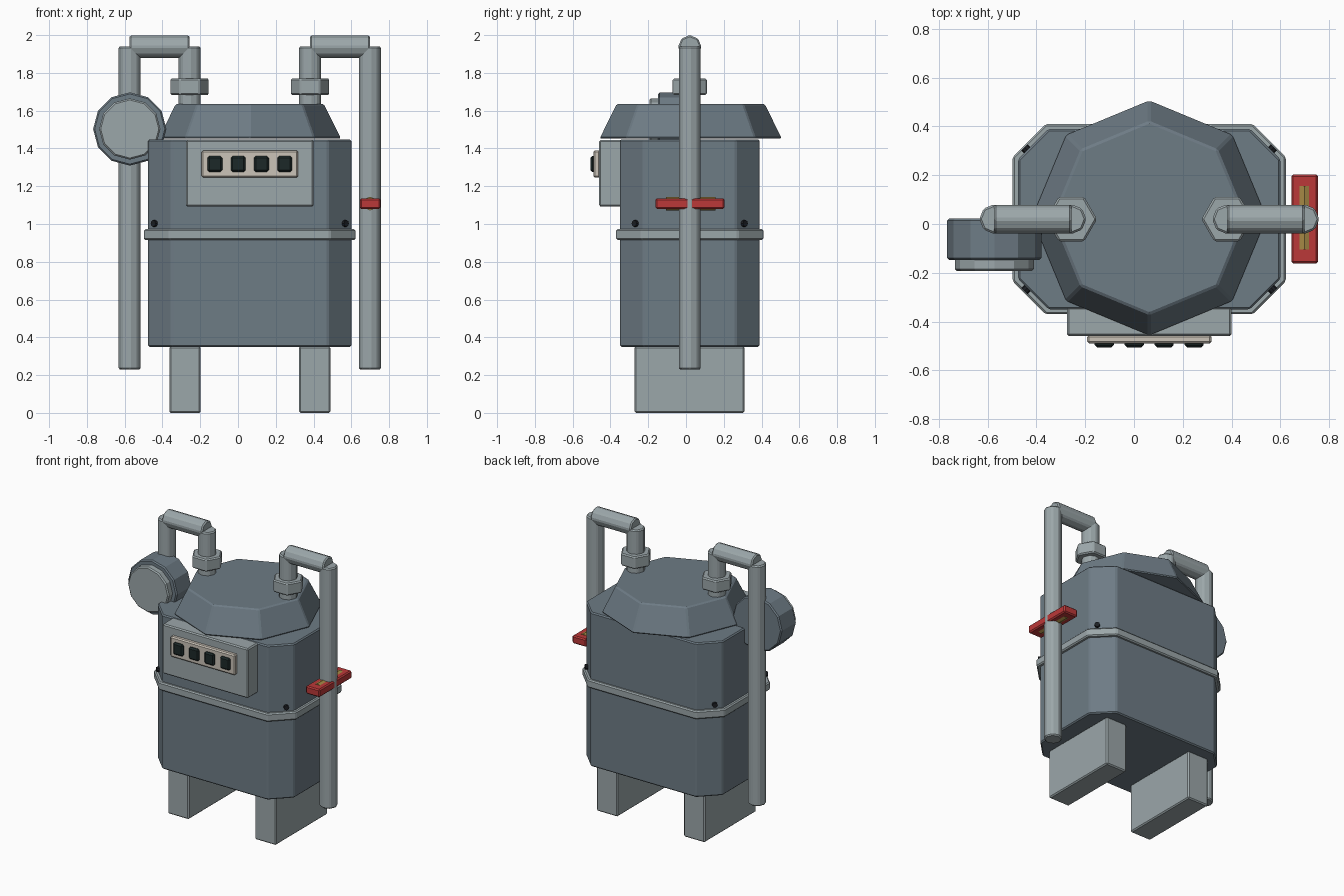
import bpy, bmesh, math
from mathutils import Matrix, Vector

cube = bpy.data.objects.get("Cube")
if cube:
    bpy.data.objects.remove(cube, do_unlink=True)


def material(name, rgb):
    m = bpy.data.materials.new(name)
    m.use_nodes = True
    col = (*rgb, 1.0)
    m.diffuse_color = col
    bsdf = next(n for n in m.node_tree.nodes if n.type == 'BSDF_PRINCIPLED')
    bsdf.inputs["Base Color"].default_value = col
    bsdf.inputs["Roughness"].default_value = 0.6
    return m


BLUE = material("blue_grey_paint", (0.155, 0.2, 0.235))
GREY = material("light_grey_metal", (0.33, 0.385, 0.4))
CREAM = material("cream_panel", (0.6, 0.55, 0.48))
DARK = material("dark_green_glass", (0.012, 0.022, 0.022))
BLACK = material("black_bolt", (0.012, 0.014, 0.018))
RED = material("red_paint", (0.5, 0.04, 0.04))
BRASS = material("brass", (0.38, 0.25, 0.06))


def finish(name, bm, mat, bevel):
    bmesh.ops.recalc_face_normals(bm, faces=bm.faces)
    me = bpy.data.meshes.new(name)
    bm.to_mesh(me)
    bm.free()
    me.materials.append(mat)
    ob = bpy.data.objects.new(name, me)
    bpy.context.collection.objects.link(ob)
    if bevel:
        mod = ob.modifiers.new("edge_bevel", 'BEVEL')
        mod.width = bevel
        mod.segments = 1
        mod.limit_method = 'ANGLE'
        mod.angle_limit = math.radians(35)
    return ob


def box(name, xs, ys, zs, mat, bevel=0.008):
    bm = bmesh.new()
    bmesh.ops.create_cube(bm, size=1)
    for v in bm.verts:
        for i, (lo, hi) in enumerate((xs, ys, zs)):
            v.co[i] = hi if v.co[i] > 0 else lo
    return finish(name, bm, mat, bevel)


def rod(name, start, end, r, mat, sides=8, r2=None, bevel=0.008, spin=0.0):
    """Polygonal cylinder or cone from start to end."""
    a, b = Vector(start), Vector(end)
    bm = bmesh.new()
    bmesh.ops.create_cone(bm, cap_ends=True, segments=sides, radius1=r,
                          radius2=r if r2 is None else r2, depth=(b - a).length)
    turn = (b - a).to_track_quat('Z', 'Y').to_matrix().to_4x4()
    bm.transform(Matrix.Translation((a + b) / 2) @ turn @ Matrix.Rotation(spin, 4, 'Z'))
    return finish(name, bm, mat, bevel)


def chamfered(name, hx, hy, cut, z0, z1, mat):
    """Rectangular prism with four cut upright corners."""
    quarter = [(hx, hy - cut), (hx - cut, hy)]
    ring = quarter + [(-x, y) for x, y in quarter[::-1]]
    ring += [(-x, -y) for x, y in ring]
    bm = bmesh.new()
    face = bm.faces.new([bm.verts.new((CX + x, CY + y, z0)) for x, y in ring])
    ext = bmesh.ops.extrude_face_region(bm, geom=[face])
    for v in ext["geom"]:
        if isinstance(v, bmesh.types.BMVert):
            v.co.z = z1
    return finish(name, bm, mat, 0.008)


CX, CY = 0.0625, 0.02

# Tank, seam band and faceted cap
chamfered("tank_body", 0.538, 0.37, 0.125, 0.35, 1.447, BLUE)
chamfered("seam_band", 0.56, 0.39, 0.135, 0.915, 0.973, GREY)
rod("tank_cap", (CX, CY + 0.005, 1.453), (CX, CY + 0.005, 1.635), 0.485, BLUE, r2=0.395)

# Legs, plumbing and bolts, repeated on each side
for side, s in (("right", -1), ("left", 1)):
    leg = CX + s * 0.343
    box(side + "_leg", (leg - 0.083, leg + 0.083), (-0.273, 0.31), (0, 0.352), GREY)

    inner, outer = CX + s * 0.319, CX + s * 0.636
    rod(side + "_main_pipe", (outer, CY, 0.23), (outer, CY, 1.94), 0.061, GREY)
    rod(side + "_inlet_pipe", (inner, CY, 1.6), (inner, CY, 1.94), 0.061, GREY)
    rod(side + "_cross_pipe", (inner, CY, 1.938), (outer, CY, 1.938), 0.062, GREY)
    rod(side + "_pipe_nut", (inner, CY, 1.683), (inner, CY, 1.77), 0.105, GREY,
        sides=6, spin=math.pi / 2)

    for end, t in (("front", -1), ("back", 1)):
        p = Vector((CX + s * 0.5, CY + t * 0.283, 1.003))
        d = Vector((s, t, 0)) * 0.012
        rod(f"{side}_{end}_bolt", p - d, p + d, 0.018, BLACK, bevel=0)

# Counter housing with display panel and windows
box("counter_housing", (-0.275, 0.4), (-0.46, -0.34), (1.092, 1.445), GREY)
box("display_panel", (-0.192, 0.318), (-0.49, -0.455), (1.245, 1.39), CREAM)
for i in range(4):
    x = CX + (i - 1.5) * 0.123
    box(f"display_window_{i + 1}", (x - 0.039, x + 0.039), (-0.506, -0.48),
        (1.275, 1.36), DARK, 0.01)

# Pressure regulator on the right pipe
rx, rz = -0.573, 1.503
rod("regulator_drum", (rx, 0.022, rz), (rx, -0.147, rz), 0.194, BLUE, sides=12)
rod("regulator_cover", (rx, -0.14, rz), (rx, -0.193, rz), 0.162, GREY, sides=12)

# Shut-off handle through the left pipe
box("valve_handle", (0.645, 0.755), (-0.162, 0.203), (1.08, 1.136), RED)
rod("valve_spindle", (0.699, -0.105, 1.108), (0.699, 0.155, 1.108), 0.036, BRASS, bevel=0)
